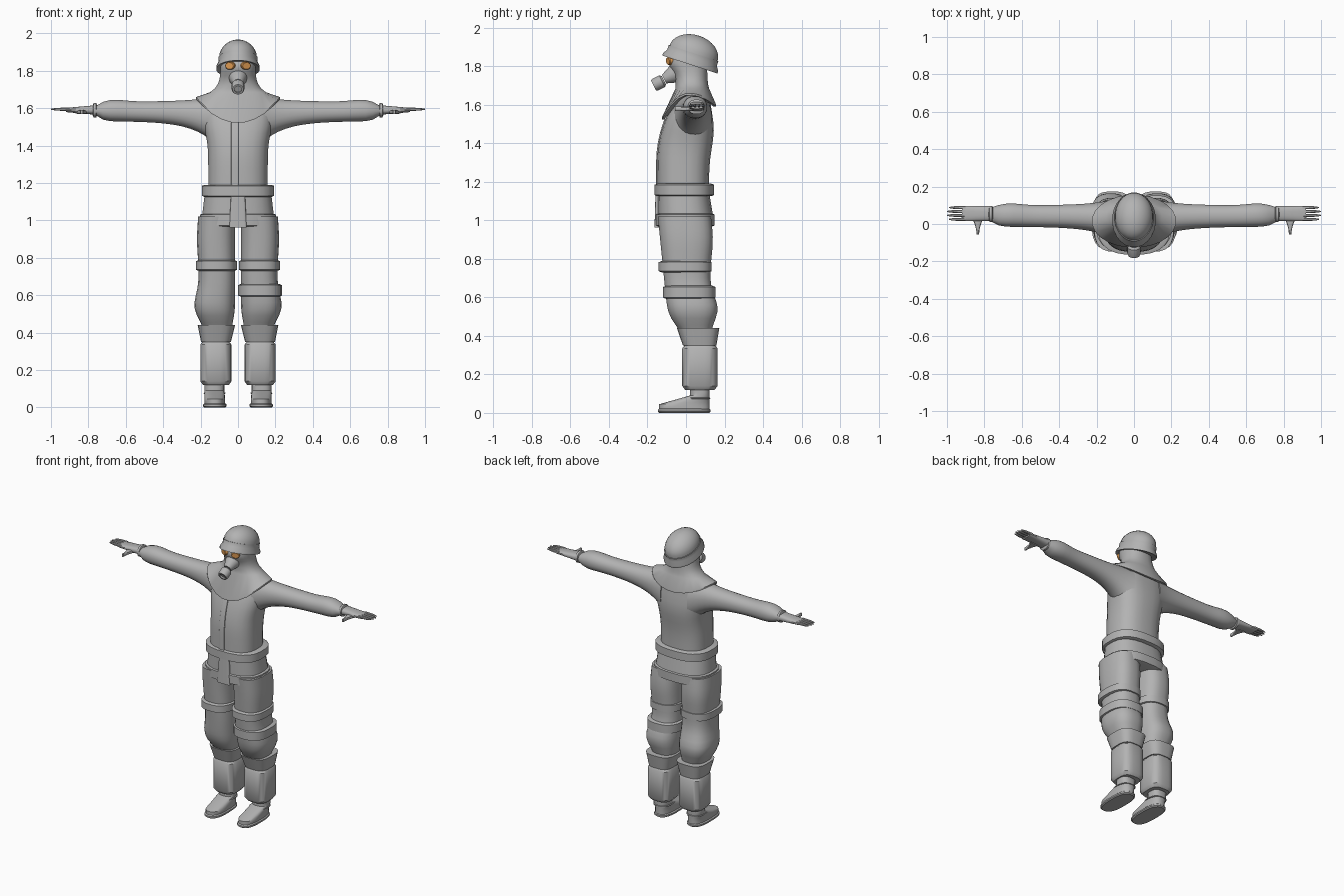
import bpy
import bmesh
from math import sin, cos, pi, exp, radians
from mathutils import Matrix, Vector

SIDES = 24

default_cube = bpy.data.objects.get("Cube")
if default_cube:
    bpy.data.objects.remove(default_cube, do_unlink=True)


def make_material(name, colour):
    material = bpy.data.materials.new(name)
    material.use_nodes = True
    material.diffuse_color = colour
    shader = material.node_tree.nodes["Principled BSDF"]
    shader.inputs["Base Color"].default_value = colour
    return material


cloth_grey = make_material("cloth grey", (0.45, 0.45, 0.45, 1))
lens_orange = make_material("lens orange", (0.85, 0.38, 0.1, 1))


def bump(position, centre, width):
    """A soft swelling that fades away on both sides of its centre."""
    return exp(-((position - centre) / width) ** 2)


def signed_power(value, exponent):
    return (1 if value >= 0 else -1) * abs(value) ** exponent


def ring_angles(sides):
    return [2 * pi * (i + 0.5) / sides for i in range(sides)]


def cross_section(axis, along, bounds, power, sides):
    """One rounded-box ring of points at a position along the axis."""
    a_low, a_high, b_low, b_high = bounds
    points = []
    for angle in ring_angles(sides):
        a = (a_low + a_high) / 2 + (a_high - a_low) / 2 * signed_power(sin(angle), 2 / power)
        b = (b_low + b_high) / 2 - (b_high - b_low) / 2 * signed_power(cos(angle), 2 / power)
        place = {"z": (a, b, along), "x": (along, a, b), "y": (a, along, b)}
        points.append(Vector(place[axis]))
    return points


def skin(name, rings, material=cloth_grey, mirror=1, matrix=Matrix()):
    """Join rings of points into a closed, smooth-shaded solid."""
    bm = bmesh.new()
    loops = []
    for ring in rings:
        placed = [matrix @ point for point in ring]
        loops.append([bm.verts.new((p.x * mirror, p.y, p.z)) for p in placed])
    for lower, upper in zip(loops, loops[1:]):
        for i in range(len(lower)):
            j = (i + 1) % len(lower)
            bm.faces.new((lower[i], lower[j], upper[j], upper[i]))
    bm.faces.new(loops[0])
    bm.faces.new(loops[-1])
    bmesh.ops.recalc_face_normals(bm, faces=bm.faces)
    for face in bm.faces:
        face.smooth = True
    for edge in bm.edges:
        edge.smooth = edge.calc_face_angle(0) < radians(38)
    mesh = bpy.data.meshes.new(name)
    bm.to_mesh(mesh)
    bm.free()
    mesh.materials.append(material)
    bpy.context.collection.objects.link(bpy.data.objects.new(name, mesh))


def loft_rings(axis, start, end, count, rule, power, sides):
    positions = [start + (end - start) * i / (count - 1) for i in range(count)]
    return [cross_section(axis, p, rule(p), power, sides) for p in positions]


def loft(name, axis, start, end, count, rule, mirror=1, power=2.6, sides=SIDES):
    """Solid whose cross-section bounds follow a rule along the axis."""
    skin(name, loft_rings(axis, start, end, count, rule, power, sides), mirror=mirror)


def band(name, axis, start, end, bounds, mirror=1, lip=0.006, inset=0.015, power=2.6):
    """A strap or block with chamfered ends."""
    a_low, a_high, b_low, b_high = bounds
    inner = (a_low + inset, a_high - inset, b_low + inset, b_high - inset)
    stations = ((start, inner), (start + lip, bounds), (end - lip, bounds), (end, inner))
    skin(name, [cross_section(axis, p, b, power, SIDES) for p, b in stations], mirror=mirror)


def lathe(name, profile, matrix, material=cloth_grey, wide=1, deep=1):
    """Turn a radius and height profile about the local z axis."""
    rings = [cross_section("z", h, (-r * wide, r * wide, -r * deep, r * deep), 2, SIDES)
             for r, h in profile]
    skin(name, rings, material, matrix=matrix)


def facing(location, direction):
    """Placement whose local z axis points along a direction."""
    turn = Vector(direction).to_track_quat("Z", "Y").to_matrix().to_4x4()
    return Matrix.Translation(location) @ turn


# Jacket body with its front placket
def jacket_front(z):
    return -0.15 + 0.85 * max(0, z - 1.3) ** 2


def jacket(z):
    half = 0.16 + 0.027 * bump(z, 1.54, 0.1)
    return -half, half, jacket_front(z), 0.12 + 0.025 * bump(z, 1.47, 0.13)


def placket(z):
    front = jacket_front(z) - 0.005
    return -0.037, 0.003, front, front + 0.04


loft("jacket", "z", 1.14, 1.65, 12, jacket)
loft("front_placket", "z", 1.16, 1.55, 9, placket, power=8)


# Belt and flared skirt
def skirt(z):
    drop = 1.15 - z
    half = 0.178 + 0.12 * drop
    return -half, half, -0.147, 0.12 + 0.17 * drop


def flap(z):
    drop = 1.15 - z
    half = 0.037 + 0.05 * drop
    return -half, half, -0.158 - 0.03 * drop, -0.1


band("belt", "z", 1.125, 1.19, (-0.195, 0.195, -0.165, 0.147))
loft("jacket_skirt", "z", 0.99, 1.15, 4, skirt)
band("skirt_hem", "z", 0.967, 1.036, (-0.205, 0.205, -0.157, 0.15))
loft("front_flap", "z", 0.962, 1.14, 4, flap, power=8)


# Hood flowing into a pointed shoulder cape
def cape_rim(scale, height):
    ring = []
    for angle in ring_angles(SIDES):
        dip = 0.13 if cos(angle) > 0 else 0.06
        ring.append(Vector((0.226 * scale * sin(angle), 0.015 - 0.142 * scale * cos(angle),
                            height - dip * cos(angle) ** 2)))
    return ring


def hood(z):
    flare = exp((1.685 - z) / 0.035)
    half = 0.092 + 0.058 * flare
    return -half, half, -0.055 - 0.037 * bump(z, 1.82, 0.05), 0.11 + 0.01 * flare


skin("hood_and_cape", [cape_rim(0.9, 1.65), cape_rim(1, 1.65), cape_rim(1, 1.66)]
     + loft_rings("z", 1.685, 1.86, 9, hood, 2.3, SIDES))

# Helmet: banded dome with a sloping brim
brim = [(0.8, 0), (1, -0.007), (1, 0.005), (0.9, 0.03), (0.9, 0.055)]
dome = [(0.87 * cos(radians(a)), 0.055 + 0.095 * sin(radians(a))) for a in range(0, 90, 11)]
lathe("helmet", brim + dome, facing((0, 0.022, 1.815), (0, 0.31, 0.95)), wide=0.117, deep=0.152)

# Breathing mask: muzzle and filter canister with a sunken front
mask_direction = (0, -0.9, -0.45)
lathe("mask_muzzle", [(0.05, -0.04), (0.047, 0), (0.025, 0.055)],
      facing((0, -0.065, 1.757), mask_direction))
lathe("mask_filter", [(0.025, -0.03), (0.034, -0.02), (0.034, 0.02), (0.03, 0.03),
                      (0.02, 0.03), (0.02, 0.02)],
      facing((0, -0.142, 1.713), mask_direction))


# Rules for the limbs
def sleeve(x):
    shoulder = exp(-x / 0.12)
    wrist = bump(x, 0.8, 0.06)
    puff = 0.01 * bump(x, 0.66, 0.08)
    return (-0.015 - 0.16 * shoulder + 0.04 * wrist, 0.1 + 0.08 * shoulder + puff - 0.02 * wrist,
            1.53 - 0.34 * shoulder + 0.05 * wrist, 1.635 + 0.08 * shoulder + puff - 0.04 * wrist)


def palm(x):
    half = 0.025 - 0.09 * (x - 0.77)
    return 0.015, 0.097, 1.59 - half, 1.59 + half


def thumb(y):
    half = 0.007 + 3.3 * (y + 0.055) ** 2
    return 0.835 - half, 0.835 + half, 1.567, 1.59


def trouser(z):
    knee = bump(z, 0.54, 0.09)
    ankle = bump(z, 0.4, 0.08)
    thigh = bump(z, 0.9, 0.12)
    return (0.015 + 0.02 * ankle, 0.21 + 0.025 * knee + 0.01 * thigh - 0.03 * ankle,
            -0.045 - 0.1 * z + 0.06 * ankle, 0.125 + 0.04 * knee + 0.015 * thigh)


def guard_flare(z):
    rise = z - 0.36
    return 0.035 - 0.25 * rise, 0.2 + 0.2 * rise, -0.02 - 0.35 * rise, 0.16 + 0.17 * rise


def boot(z):
    instep = min(1, max(0, (z - 0.045) / 0.045))
    return 0.068 + 0.005 * instep, 0.18, -0.14 + 0.16 * instep, 0.123


# Paired parts; the wearer's left is +x
for side, mirror in (("left", 1), ("right", -1)):
    lathe(side + "_eye_lens", [(1, -0.01), (1, 0.008), (0.85, 0.012)],
          facing((mirror * 0.041, -0.084, 1.827), (mirror * 0.4, -0.9, -0.1)),
          lens_orange, wide=0.027, deep=0.021)

    # Arm and hand
    loft(side + "_sleeve", "x", 0.1, 0.76, 18, sleeve, mirror, power=2.2)
    band(side + "_cuff", "x", 0.752, 0.778, (0.01, 0.097, 1.55, 1.627), mirror, power=2.2)
    loft(side + "_palm", "x", 0.77, 0.92, 5, palm, mirror, sides=16)
    for number, finger in enumerate(("index", "middle", "ring", "little")):
        tip = 1.005 - 0.01 * abs(number - 1.5)
        y = 0.025 + 0.021 * number

        def finger_rule(x):
            half = 0.009 - 0.006 * ((x - 0.9) / (tip - 0.9)) ** 4
            return y - half, y + half, 1.594 - half, 1.594 + half

        loft(f"{side}_{finger}_finger", "x", 0.9, tip, 6, finger_rule, mirror, sides=8)
    loft(side + "_thumb", "y", -0.057, 0.04, 6, thumb, mirror, sides=10)

    # Trouser leg, strap and shin guard
    loft(side + "_trouser", "z", 0.42, 1.02, 18, trouser, mirror)
    band(side + "_thigh_strap", "z", 0.73, 0.788, (0.004, 0.226, -0.143, 0.134), mirror)
    band(side + "_shin_guard", "z", 0.12, 0.355, (0.034, 0.202, -0.02, 0.164), mirror,
         lip=0.02, power=3.2)
    loft(side + "_shin_guard_top", "z", 0.35, 0.44, 3, guard_flare, mirror, power=3.2)

    # Boot
    band(side + "_sole", "z", 0, 0.022, (0.061, 0.187, -0.147, 0.128), mirror, inset=0.007)
    loft(side + "_boot", "z", 0.015, 0.135, 9, boot, mirror)
    band(side + "_boot_strap", "z", 0.068, 0.084, (0.066, 0.184, -0.01, 0.127), mirror)

# Extra strap above the left knee
band("left_knee_strap", "z", 0.592, 0.66, (0, 0.236, -0.119, 0.153))
